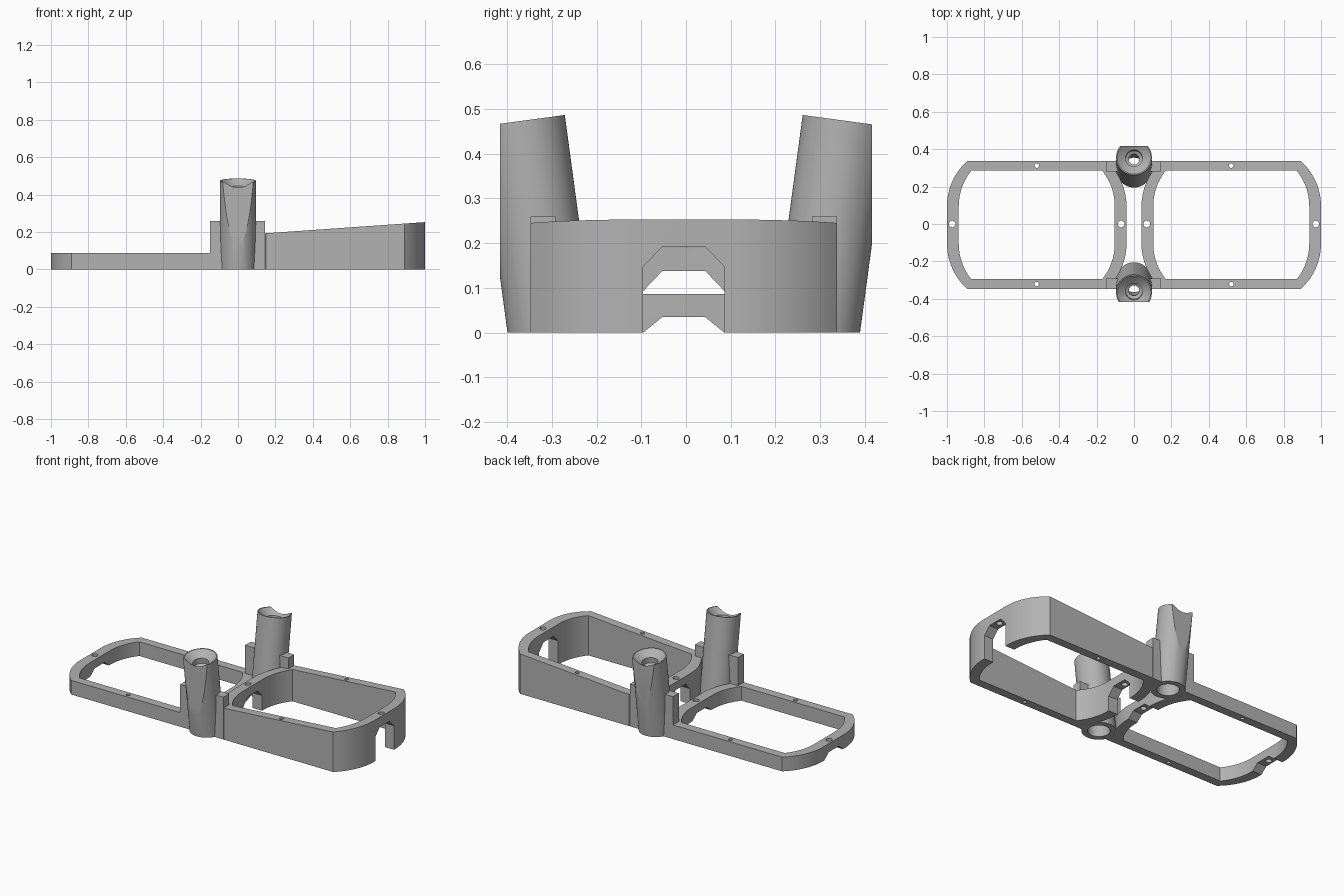
import bpy, bmesh, math
from mathutils import Matrix, Vector

if "Cube" in bpy.data.objects:
    bpy.data.objects.remove(bpy.data.objects["Cube"])

grey = bpy.data.materials.new("plain_grey")
grey.use_nodes = True
grey.diffuse_color = (0.45, 0.45, 0.45, 1)
grey.node_tree.nodes["Principled BSDF"].inputs["Base Color"].default_value = (0.45, 0.45, 0.45, 1)

Y0 = -0.005          # centre line of the frame
TILT = math.atan(0.135)


def make(name, bm):
    bmesh.ops.recalc_face_normals(bm, faces=bm.faces)
    mesh = bpy.data.meshes.new(name)
    bm.to_mesh(mesh)
    bm.free()
    mesh.materials.append(grey)
    ob = bpy.data.objects.new(name, mesh)
    bpy.context.collection.objects.link(ob)
    return ob


def box(name, lo, hi):
    bm = bmesh.new()
    lo, hi = Vector(lo), Vector(hi)
    size = hi - lo
    bmesh.ops.create_cube(bm, size=1, matrix=Matrix.Translation((lo + hi) / 2) @ Matrix.Diagonal((*size, 1)))
    return make(name, bm)


def cylinder(name, x, y, r, z0, z1):
    bm = bmesh.new()
    bmesh.ops.create_cone(bm, cap_ends=True, segments=24, radius1=r, radius2=r, depth=z1 - z0,
                          matrix=Matrix.Translation((x, y, (z0 + z1) / 2)))
    return make(name, bm)


def cut(ob, cutters):
    """Subtract each cutter, bake the result and discard the cutters."""
    for c in cutters:
        c.hide_render = True
        mod = ob.modifiers.new("cut", "BOOLEAN")
        mod.operation, mod.solver, mod.object = "DIFFERENCE", "EXACT", c
    bpy.context.view_layer.update()
    baked = bpy.data.meshes.new_from_object(ob.evaluated_get(bpy.context.evaluated_depsgraph_get()))
    ob.modifiers.clear()
    ob.data = baked
    for c in cutters:
        bpy.data.objects.remove(c)


def smooth(ob):
    bpy.ops.object.select_all(action="DESELECT")
    ob.select_set(True)
    bpy.context.view_layer.objects.active = ob
    bpy.ops.object.shade_smooth_by_angle(angle=math.radians(20))


def outline(length, corner, half, flat=0.1, steps=12):
    """Loop with straight sides and bowed ends that meet at sharp corners."""
    sag, rise = length - corner, half - flat
    rad = (sag * sag + rise * rise) / (2 * sag)
    end = math.asin(rise / rad)
    arc = [(length - rad + rad * math.cos(end * i / steps), flat + rad * math.sin(end * i / steps))
           for i in range(steps + 1)]
    back = arc[::-1]
    return (arc + [(-x, y) for x, y in back] + [(-x, -y) for x, y in arc] + [(x, -y) for x, y in back])


def ring(name, cx, top):
    bm = bmesh.new()
    loops = []
    for pts in (outline(0.48, 0.37, 0.343), outline(0.417, 0.35, 0.29)):
        for up in (False, True):
            loops.append([bm.verts.new((cx + x, Y0 + y, top(cx + x) if up else 0)) for x, y in pts])
    ob_low, ob_high, in_low, in_high = loops
    n = len(ob_low)
    for a, b in ((ob_low, ob_high), (ob_high, in_high), (in_high, in_low), (in_low, ob_low)):
        for i in range(n):
            j = (i + 1) % n
            bm.faces.new((a[i], a[j], b[j], b[i]))
    return make(name, bm)


def notch(x, top):
    """Chamfered opening cut through an end wall."""
    shape = [(-0.091, -0.05), (0.091, -0.05), (0.091, top - 0.045 if top > 0.1 else 0),
             (0.048, top), (-0.048, top), (-0.091, top - 0.045 if top > 0.1 else 0)]
    bm = bmesh.new()
    face = bm.faces.new([bm.verts.new((x - 0.06, Y0 + y, z)) for y, z in shape])
    new = bmesh.ops.extrude_face_region(bm, geom=[face])["geom"]
    bmesh.ops.translate(bm, verts=[v for v in new if isinstance(v, bmesh.types.BMVert)], vec=(0.12, 0, 0))
    return make("notch_cutter", bm)


# Low and tall frame rings with cable notches and screw holes
def frame(name, cx, top, left_notch, right_notch):
    ob = ring(name, cx, top)
    tools = [notch(cx - 0.45, left_notch), notch(cx + 0.45, right_notch)]
    for s in (-1, 1):
        tools.append(cylinder("screw_cutter", cx + s * 0.452, Y0 + 0.005, 0.018, -0.1, 0.4))
        tools.append(cylinder("screw_cutter", cx, Y0 + s * 0.317, 0.012, -0.1, 0.4))
    cut(ob, tools)
    smooth(ob)


frame("low_frame", -0.52, lambda x: 0.087, 0.035, 0.035)
frame("tall_frame", 0.52, lambda x: 0.183 + 0.07 * x, 0.138, 0.192)


def lathe(name, profile, side, segments=64):
    """Closed radius/height profile spun about an axis leaning outwards."""
    bm = bmesh.new()
    verts = [bm.verts.new((r, 0, z)) for r, z in profile]
    edges = [bm.edges.new((verts[i - 1], verts[i])) for i in range(len(verts))]
    bmesh.ops.spin(bm, geom=verts + edges, cent=(0, 0, 0), axis=(0, 0, 1),
                   angle=math.tau, steps=segments, use_duplicate=False)
    bmesh.ops.remove_doubles(bm, verts=bm.verts, dist=1e-4)
    bm.transform(Matrix.Translation((0, Y0 + side * 0.297, 0)) @ Matrix.Rotation(-side * TILT, 4, "X"))
    return make(name, bm)


R, TOP = 0.096, 0.478
post_profile = [(0.062, -0.06), (R, -0.06), (R, TOP), (0.09, TOP), (0.062, TOP - 0.024),
                (0.045, TOP - 0.034), (0.045, 0.41), (0.028, 0.40), (0.028, 0.38), (0.062, 0.38)]

# Leaning hollow posts, each set into an upright collar plate
for side, label in ((-1, "front"), (1, "back")):
    post = lathe(label + "_post", post_profile, side)
    outer = sorted((side * 0.416, side * 0.7))
    cut(post, [box("floor_cutter", (-0.3, -0.8, -0.3), (0.3, 0.8, 0)),
               box("flat_cutter", (-0.3, outer[0], -0.2), (0.3, outer[1], 0.7))])
    smooth(post)

    ys = sorted((Y0 + side * 0.287, Y0 + side * 0.343))
    collar = box(label + "_collar", (-0.149, ys[0], 0), (0.145, ys[1], 0.26))
    core = [(0.0001, -0.06), (R - 0.002, -0.06), (R - 0.002, TOP), (0.0001, TOP)]
    cut(collar, [lathe("core_cutter", core, side)])
